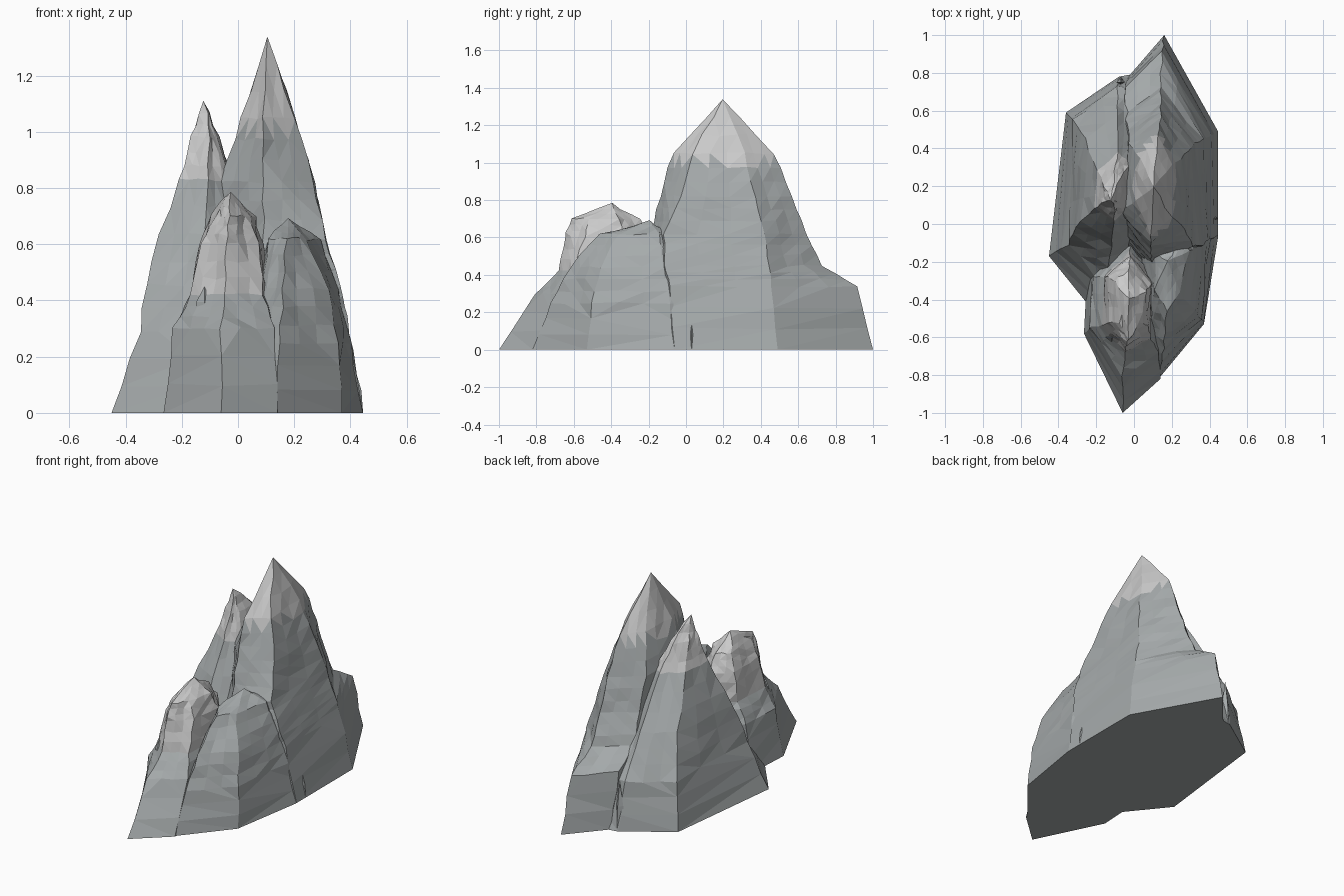
import bpy, bmesh, random
from mathutils import Vector

random.seed(4)

# Darker stone for the body, pale stone for the tips
body = bpy.data.materials.new("dark_stone")
body.diffuse_color = (0.38, 0.405, 0.41, 1)
pale = bpy.data.materials.new("pale_stone")
pale.diffuse_color = (0.70, 0.71, 0.71, 1)


def make_rock(name, apex, rings, pale_above=9, cuts=2, rough=0.006):
    """Loft polygon rings (z, corner list) up to an apex, then chip the facets."""
    bm = bmesh.new()
    loops = [[bm.verts.new((x, y, z)) for x, y in pts] for z, pts in rings]
    n = len(loops[0])
    for lo, hi in zip(loops, loops[1:]):
        for i in range(n):
            j = (i + 1) % n
            bm.faces.new((lo[i], lo[j], hi[j], hi[i]))
    tip = bm.verts.new(apex)
    for i in range(n):
        bm.faces.new((loops[-1][i], loops[-1][(i + 1) % n], tip))
    bm.faces.new(loops[0][::-1])
    if cuts:
        corners = {v for loop in loops for v in loop} | {tip}
        edges = [e for e in bm.edges if max(v.co.z for v in e.verts) > 0.02]
        bmesh.ops.subdivide_edges(bm, edges=edges, cuts=cuts, use_grid_fill=True)
        for v in bm.verts:
            if v not in corners and v.co.z > 0.02:
                v.co += Vector([random.uniform(-rough, rough) for _ in range(3)])
    bmesh.ops.triangulate(bm, faces=bm.faces[:])
    bmesh.ops.recalc_face_normals(bm, faces=bm.faces[:])
    for f in bm.faces:
        f.material_index = int(f.calc_center_median().z > pale_above)
    mesh = bpy.data.meshes.new(name)
    mesh.materials.append(body)
    mesh.materials.append(pale)
    bm.to_mesh(mesh)
    bm.free()
    obj = bpy.data.objects.new(name, mesh)
    bpy.context.collection.objects.link(obj)
    return obj


# Tallest peak with the stepped ledge at the back
make_rock("main_peak", (0.105, 0.20, 1.34), [
    (0.00, [(0.16, 1.00), (0.445, 0.49), (0.445, -0.06), (0.12, -0.30), (-0.15, -0.10), (-0.03, 0.78)]),
    (0.34, [(0.15, 0.92), (0.385, 0.46), (0.385, -0.09), (0.11, -0.24), (-0.12, -0.05), (-0.05, 0.72)]),
    (0.45, [(0.14, 0.73), (0.355, 0.44), (0.36, -0.11), (0.10, -0.22), (-0.10, 0.00), (-0.05, 0.58)]),
    (0.62, [(0.14, 0.64), (0.31, 0.42), (0.31, -0.12), (0.09, -0.19), (-0.06, 0.03), (-0.03, 0.50)]),
    (0.82, [(0.14, 0.57), (0.27, 0.37), (0.27, -0.03), (0.09, -0.14), (-0.06, 0.07), (-0.03, 0.43)]),
    (1.05, [(0.13, 0.47), (0.20, 0.31), (0.20, 0.03), (0.09, -0.07), (0.01, 0.12), (0.03, 0.35)]),
], pale_above=1.0)

# Second tall peak on the left
make_rock("left_peak", (-0.12, 0.13, 1.11), [
    (0.00, [(-0.45, -0.17), (-0.20, -0.48), (0.05, -0.10), (0.03, 0.80), (-0.08, 0.78), (-0.36, 0.59)]),
    (0.29, [(-0.35, -0.11), (-0.14, -0.28), (0.05, -0.05), (0.03, 0.72), (-0.09, 0.73), (-0.32, 0.55)]),
    (0.54, [(-0.31, -0.02), (-0.12, -0.12), (0.03, 0.00), (0.03, 0.48), (-0.09, 0.57), (-0.26, 0.45)]),
    (0.83, [(-0.21, 0.08), (-0.11, 0.01), (-0.03, 0.08), (-0.02, 0.32), (-0.09, 0.38), (-0.19, 0.28)]),
    (0.98, [(-0.165, 0.11), (-0.10, 0.07), (-0.07, 0.12), (-0.07, 0.25), (-0.10, 0.28), (-0.155, 0.20)]),
], pale_above=0.84)

# Blunt low peak at the front
make_rock("front_peak", (-0.03, -0.40, 0.785), [
    (0.00, [(-0.06, -1.00), (0.14, -0.82), (0.20, -0.30), (-0.02, 0.00), (-0.25, -0.30), (-0.265, -0.58)]),
    (0.30, [(-0.06, -0.81), (0.13, -0.68), (0.13, -0.30), (-0.02, -0.08), (-0.22, -0.28), (-0.23, -0.54)]),
    (0.42, [(-0.05, -0.68), (0.09, -0.61), (0.11, -0.30), (-0.02, -0.14), (-0.16, -0.28), (-0.17, -0.54)]),
    (0.60, [(-0.04, -0.65), (0.07, -0.54), (0.09, -0.32), (-0.02, -0.18), (-0.14, -0.28), (-0.13, -0.52)]),
    (0.70, [(-0.03, -0.615), (0.03, -0.52), (0.06, -0.36), (-0.03, -0.25), (-0.10, -0.30), (-0.08, -0.52)]),
], pale_above=0.43)

# Right-hand shoulder rising towards the main peak
make_rock("right_shoulder", (0.18, -0.20, 0.69), [
    (0.00, [(0.13, -0.82), (0.37, -0.53), (0.445, -0.07), (0.43, 0.05), (0.00, 0.00), (0.00, -0.60)]),
    (0.25, [(0.15, -0.72), (0.355, -0.50), (0.40, -0.09), (0.39, 0.03), (0.02, -0.05), (0.03, -0.55)]),
    (0.44, [(0.16, -0.62), (0.32, -0.46), (0.355, -0.12), (0.34, 0.00), (0.05, -0.10), (0.08, -0.45)]),
    (0.62, [(0.17, -0.46), (0.24, -0.36), (0.29, -0.14), (0.24, -0.08), (0.11, -0.14), (0.11, -0.35)]),
])

# Small splinters of rock poking out of the slopes: centre, radius, height
for i, (x, y, z, r, h) in enumerate([
        (0.415, 0.03, 0.0, 0.03, 0.16), (-0.12, -0.60, 0.34, 0.035, 0.11),
        (-0.07, 0.75, 0.0, 0.03, 0.30), (0.35, -0.24, 0.22, 0.03, 0.11),
        (0.28, -0.14, 0.43, 0.04, 0.20), (-0.02, -0.62, 0.40, 0.03, 0.12)]):
    base = [(x - r, y), (x, y - r), (x + r, y), (x, y + r)]
    waist = [(x + (a - x) * 0.8, y + (b - y) * 0.7) for a, b in base]
    make_rock(f"splinter_{i + 1}", (x, y, z + h), [(z, base), (z + h * 0.5, waist)], cuts=0)
